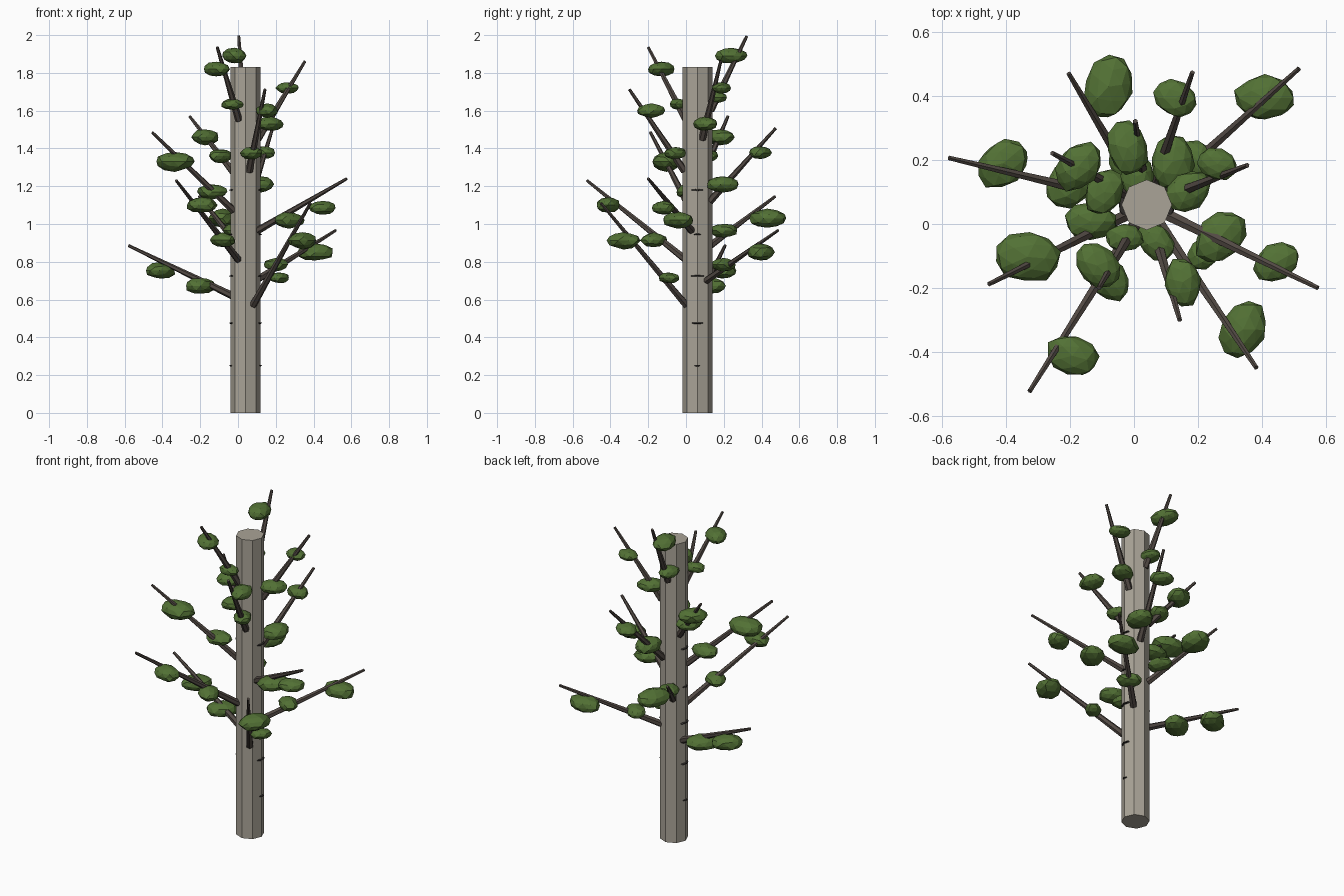
import bpy, bmesh, math, random
from mathutils import Vector, Matrix

random.seed(4)
CX, CY, R = 0.04, 0.06, 0.079


def material(name, rgb):
    m = bpy.data.materials.new(name)
    m.diffuse_color = (*rgb, 1)
    return m


BARK = material("pale_bark", (0.40, 0.37, 0.31))
WOOD = material("dark_wood", (0.085, 0.068, 0.058))
LEAF = material("leaf_green", (0.085, 0.165, 0.035))
MARK = material("bark_mark", (0.03, 0.027, 0.025))


def finish(bm, name, mat):
    me = bpy.data.meshes.new(name)
    bm.to_mesh(me)
    bm.free()
    me.materials.append(mat)
    ob = bpy.data.objects.new(name, me)
    bpy.context.collection.objects.link(ob)
    return ob


def cone(name, p, q, r1, r2, sides, mat):
    p, q = Vector(p), Vector(q)
    d = q - p
    rot = d.to_track_quat('Z', 'Y').to_matrix().to_4x4() if d.xy.length > 1e-6 else Matrix()
    bm = bmesh.new()
    bmesh.ops.create_cone(bm, cap_ends=True, segments=sides, radius1=r1, radius2=r2,
                          depth=d.length, matrix=Matrix.Translation((p + q) / 2) @ rot)
    return finish(bm, name, mat)


def blob(name, centre, size, turn, mat, jitter, subdiv):
    bm = bmesh.new()
    bmesh.ops.create_icosphere(bm, subdivisions=subdiv, radius=1)
    for v in bm.verts:
        v.co *= 1 + random.uniform(-jitter, jitter)
    bm.transform(Matrix.Translation(centre) @ Matrix.Rotation(math.radians(turn), 4, 'Z')
                 @ Matrix.Diagonal((*size, 1)))
    return finish(bm, name, mat)


# Trunk: straight octagonal post
cone("trunk", (CX, CY, 0), (CX, CY, 1.83), R, R, 8, BARK)

# Thin dark bark marks on both sides of the trunk
for z, w in [(0.25, 0.018), (0.475, 0.034), (0.725, 0.04), (0.945, 0.022), (1.18, 0.036)]:
    for s in (-1, 1):
        blob("bark_mark", (CX + s * (R - 0.006), CY, z), (0.016, w, 0.005), 0, MARK, 0, 1)

# Branches: tip x, y, z and height where the branch leaves the trunk
branches = [
    (0.383, -0.45, 1.11, 0.57), (-0.58, 0.207, 0.886, 0.62), (0.517, 0.487, 0.966, 0.70),
    (-0.327, -0.524, 1.23, 0.81), (-0.205, 0.472, 1.146, 0.88), (0.576, -0.2, 1.24, 0.965),
    (-0.454, -0.188, 1.485, 1.07), (0.183, 0.475, 1.507, 1.12), (0.143, -0.3, 1.713, 1.28),
    (-0.256, 0.222, 1.57, 1.27), (0.355, 0.184, 1.862, 1.45), (-0.11, -0.2, 1.936, 1.55),
    (0.004, 0.322, 1.995, 1.60),
]
for x, y, z, base in branches:
    d = Vector((x - CX, y - CY)).normalized() * (R - 0.008)
    cone("branch", (CX + d.x, CY + d.y, base), (x, y, z), 0.02, 0.008, 6, WOOD)

# Leaf clumps: centre x, y, z, half length, turn (inner then outer on each branch)
clumps = [
    (0.22, -0.09, 0.715, 0.06, 50), (0.342, -0.33, 0.912, 0.092, 65),
    (-0.2, 0.13, 0.673, 0.092, 45), (-0.41, 0.19, 0.753, 0.09, 40),
    (0.2, 0.2, 0.785, 0.072, 135), (0.41, 0.395, 0.85, 0.095, 0),
    (-0.02, 0.2, 0.965, 0.075, 100), (-0.08, 0.43, 1.03, 0.102, 75),
    (-0.08, -0.17, 0.915, 0.078, -50), (-0.193, -0.413, 1.1, 0.084, -15),
    (0.27, -0.042, 1.02, 0.092, 50), (0.447, -0.12, 1.085, 0.077, 30),
    (-0.137, 0.008, 1.17, 0.08, 0), (-0.334, -0.103, 1.33, 0.106, -5),
    (0.12, 0.195, 1.21, 0.09, 80), (0.13, 0.393, 1.377, 0.072, -30),
    (-0.093, 0.1, 1.36, 0.076, 60), (-0.174, 0.18, 1.46, 0.086, 50),
    (0.07, -0.055, 1.375, 0.068, 130), (0.153, -0.182, 1.6, 0.077, 100),
    (0.17, 0.103, 1.53, 0.078, 35), (0.262, 0.188, 1.72, 0.064, -15),
    (-0.03, -0.043, 1.635, 0.06, 0), (-0.115, -0.13, 1.82, 0.08, -45),
    (0.01, 0.15, 1.67, 0.07, 90), (-0.02, 0.238, 1.89, 0.086, 100),
]
for x, y, z, a, turn in clumps:
    blob("leaf_clump", (x, y, z), (a, a * 0.75, a * 0.48), turn, LEAF, 0.07, 2)
